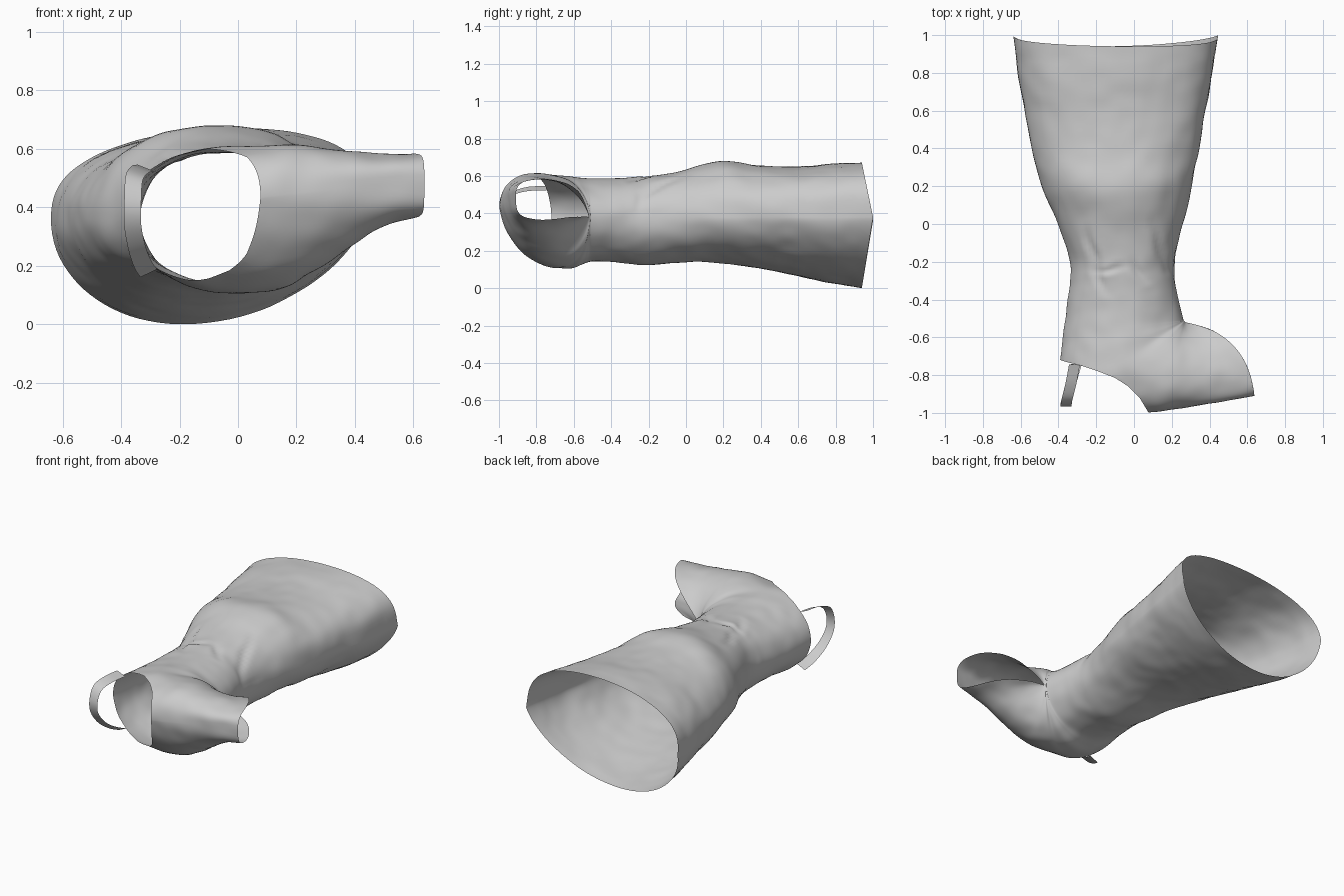
import bpy, bmesh, math
from mathutils import Vector, noise

if "Cube" in bpy.data.objects:
    bpy.data.objects.remove(bpy.data.objects["Cube"])

N = 96      # points around each ring
SUB = 7     # interpolated rings between profile stations

# Leg stations: y, back x, front x, low z, high z
LEG = [(1.0, -.64, .445, 0, .672), (.8, -.612, .415, .03, .665), (.6, -.577, .377, .07, .65),
       (.4, -.54, .345, .105, .657), (.2, -.487, .305, .138, .685), (0, -.405, .258, .138, .635),
       (-.2, -.338, .215, .12, .598), (-.3, -.335, .217, .13, .588), (-.4, -.352, .237, .142, .588),
       (-.5, -.365, .26, .142, .587)]
# Foot stations fan around the instep: heel/sole x, y, low z, high z
FOOT = [(-.38, -.62, .125, .592), (-.392, -.76, .108, .6), (-.36, -.92, .108, .605),
        (-.2, -.985, .112, .61), (0, -1.0, .13, .615), (.12, -.995, .16, .613),
        (.26, -.975, .21, .6), (.4, -.955, .275, .59), (.52, -.935, .335, .585),
        (.637, -.908, .368, .585)]
# Lower edge of the heel opening, seen from the top
HEEL_CUT = [(-.45, -.70), (-.36, -.73), (-.28, -.75), (-.19, -.78), (-.1, -.815),
            (-.03, -.86), (.03, -.92), (.09, -1.02)]
# Creases at the ankle: start and end in x, y
CREASES = [(-.2, -.22, -.15, -.36), (-.2, -.25, -.06, -.23), (-.02, -.2, .06, -.3),
           (.1, 0, .17, -.24), (-.26, -.03, -.2, -.22)]


def catmull(rows, s):
    i = min(int(s), len(rows) - 2)
    t = s - i
    p1, p2 = rows[i], rows[i + 1]
    p0 = rows[i - 1] if i else [2 * a - b for a, b in zip(p1, p2)]
    p3 = rows[i + 2] if i + 2 < len(rows) else [2 * b - a for a, b in zip(p1, p2)]
    return [.5 * (2 * b + (c - a) * t + (2 * a - 5 * b + 4 * c - d) * t * t
                  + (3 * b - a - 3 * c + d) * t ** 3) for a, b, c, d in zip(p0, p1, p2, p3)]


def lobe(t, a, b):
    """Width along a section: exponent a at the front end, b at the back end."""
    m = a / (a + b)
    return (t ** a * (1 - t) ** b) / (m ** a * (1 - m) ** b)


def stations():
    """front x,y, back x,y, low z, high z, back-centre z, low exps, high exps, bulge, dip"""
    rows = []
    for y, xl, xr, lo, hi in LEG:
        k = max(0, (y + .2) / 1.2)
        rows.append((xr, y, xl, y, lo, hi, .36, .5 + .18 * k, .5, .5 - .22 * k, .5 - .1 * k,
                     0, .06 * k ** 2))
    for i, (x, y, lo, hi) in enumerate(FOOT):
        k = max(0, (i - 3) / (len(FOOT) - 4))
        a = .5 + .3 * k
        low_back = (.5, .58, .68, .75, .75, .7, .62, .5, .37, .26)[i]
        rows.append((.265 + .001 * i, -.512 - .001 * i, x, y, lo, hi,
                     min(.48, .36 + .016 * i), a, low_back, a, .5 - .24 * k, .1 * k ** 1.3, 0))
    return rows


def ring(row):
    ax, ay, bx, by, lo, hi, zb, la, lb, ha, hb, bulge, dip = row
    perp = Vector((ay - by, bx - ax, 0))
    perp = perp.normalized() if perp.length else perp
    if perp.x < 0:
        perp = -perp
    pts = []
    for j in range(N):
        th = 2 * math.pi * j / N
        t = min(1, max(0, (1 - math.cos(th)) / 2))
        up = th < math.pi
        inside = 1e-6 < t < 1 - 1e-6
        w = (lobe(t, ha, hb) if up else lobe(t, la, lb)) if inside else 0
        zc = .38 + (zb - .38) * t
        z = zc + ((hi if up else lo) - zc) * w
        p = Vector((ax + (bx - ax) * t, ay + (by - ay) * t - dip * w, z))
        pts.append(p + perp * bulge * 4 * t * (1 - t))
    return pts


def crumple(p, n):
    """Soft cloth unevenness plus ankle creases on the upper side."""
    k = min(1, max(0, (p - Vector((.27, -.52, .38))).length / .12 - .2))
    q = p + n * k * (.007 * noise.noise(p * 5) + .004 * noise.noise(p * 11)) * (1 if p.y < .9 else .3)
    if p.z > .42:
        wob = .03 * noise.noise(p * 9)
        for x0, y0, x1, y1 in CREASES:
            a, d = Vector((x0 + wob, y0 - wob)), Vector((x1 - x0, y1 - y0))
            r = Vector((p.x, p.y)) - a
            u = r.dot(d) / d.length_squared
            c = min(1, max(0, u))
            e = (r - d * c).length
            fade = .35 + .65 * math.sin(math.pi * c)
            q -= n * fade * (.014 * math.exp(-(e / .022) ** 2) - .008 * math.exp(-(e / .06) ** 2))
    return q


def finish(name, bm):
    me = bpy.data.meshes.new(name)
    bm.to_mesh(me)
    bm.free()
    for f in me.polygons:
        f.use_smooth = True
    ob = bpy.data.objects.new(name, me)
    bpy.context.collection.objects.link(ob)
    return ob


# Leg and foot sleeve: one lofted sheet, open at the knee and the toe
bm = bmesh.new()
rows = stations()
count = (len(rows) - 1) * SUB
rings = [[bm.verts.new(p) for p in ring(catmull(rows, i / SUB))] for i in range(count + 1)]
for r0, r1 in zip(rings, rings[1:]):
    for j in range(N):
        k = (j + 1) % N
        bm.faces.new((r0[j], r0[k], r1[k], r1[j]))
bmesh.ops.recalc_face_normals(bm, faces=bm.faces[:])
bm.normal_update()
centre = Vector((-.06, 0, .38))
if sum((f.calc_center_median() - centre).dot(f.normal) for f in bm.faces
       if f.calc_center_median().y > 0) < 0:
    bmesh.ops.reverse_faces(bm, faces=bm.faces[:])
    bm.normal_update()
moved = [crumple(v.co.copy(), v.normal) for v in bm.verts]
for v, co in zip(bm.verts, moved):
    v.co = co

# Heel opening: slice along the edge line, then remove everything under it
for (x0, y0), (x1, y1) in zip(HEEL_CUT, HEEL_CUT[1:]):
    faces = [f for f in bm.faces if f.calc_center_median().y < -.6
             and x0 - .06 < f.calc_center_median().x < x1 + .06]
    geom = set(faces)
    for f in faces:
        geom.update(f.edges)
        geom.update(f.verts)
    bmesh.ops.bisect_plane(bm, geom=list(geom), plane_co=(x0, y0, 0),
                           plane_no=(y0 - y1, x1 - x0, 0), dist=1e-5)


def below_cut(c):
    for (x0, y0), (x1, y1) in zip(HEEL_CUT, HEEL_CUT[1:]):
        if x0 <= c.x < x1:
            return c.y < y0 + (y1 - y0) * (c.x - x0) / (x1 - x0)
    return False


bmesh.ops.delete(bm, geom=[f for f in bm.faces if below_cut(f.calc_center_median())], context='FACES')
finish("leg_sleeve", bm)

# Heel strap: narrow band looping under the heel
STRAP = [(-.315, -.745, .535), (-.335, -.85, .53), (-.355, -.93, .50), (-.36, -.965, .42),
         (-.36, -.95, .34), (-.345, -.89, .26), (-.325, -.81, .205), (-.305, -.74, .175)]
bm = bmesh.new()
prev = None
for i in range((len(STRAP) - 1) * 6 + 1):
    p = Vector(catmull(STRAP, i / 6))
    pair = [bm.verts.new(p + Vector((s * .029, 0, -s * .012 * (p.z - .37) / .17))) for s in (-1, 1)]
    if prev:
        bm.faces.new((prev[0], prev[1], pair[1], pair[0]))
    prev = pair
finish("heel_strap", bm)
